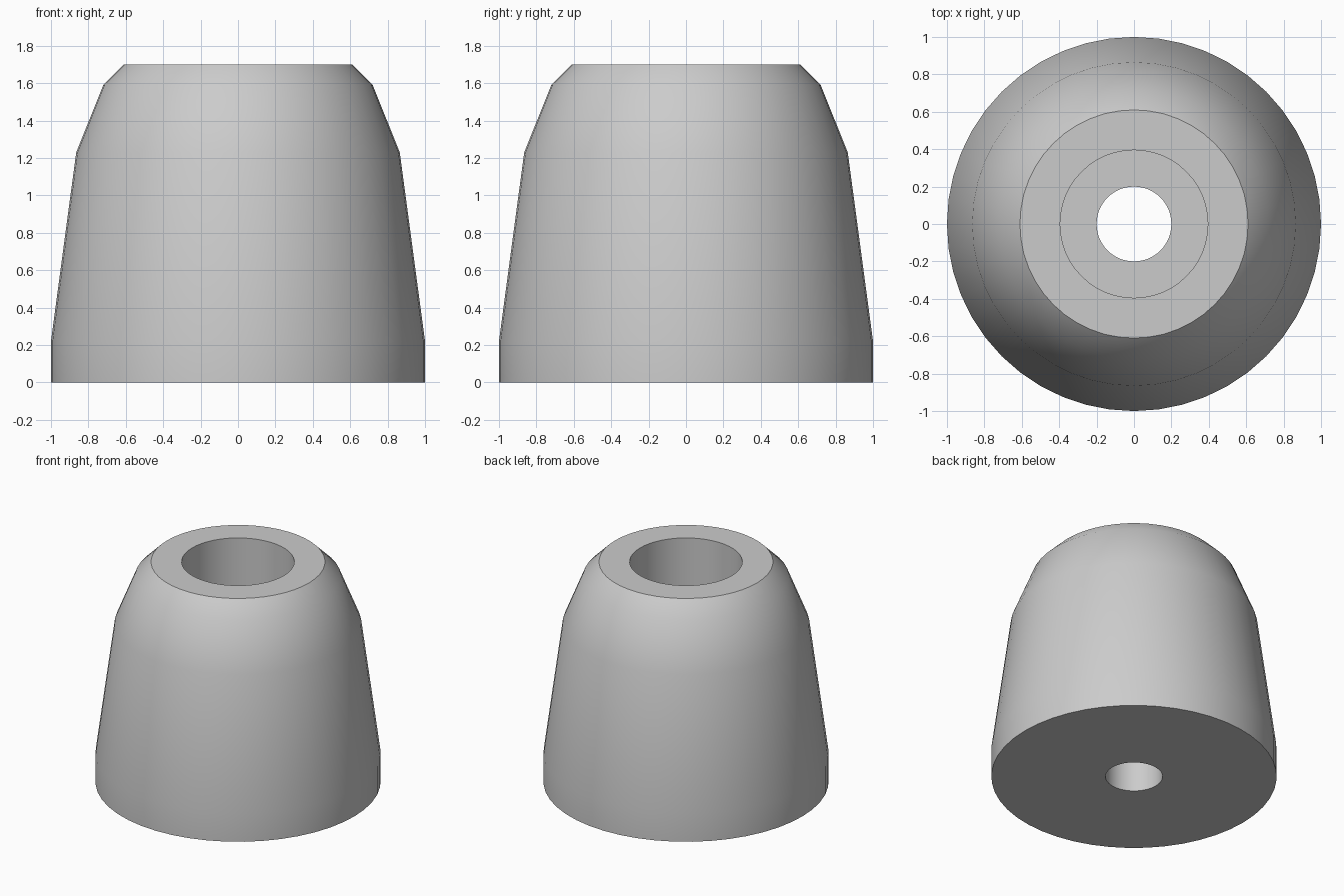
import bpy
import bmesh
import math

cube = bpy.data.objects.get("Cube")
if cube:
    bpy.data.objects.remove(cube, do_unlink=True)

SIDES = 48

# Grey material
grey = bpy.data.materials.new("light_grey")
grey.use_nodes = True
colour = (0.6, 0.6, 0.6, 1)
grey.diffuse_color = colour
grey.node_tree.nodes["Principled BSDF"].inputs["Base Color"].default_value = colour


def lathe(name, profile, material):
    """Turn a closed (radius, height) profile around the z axis."""
    bm = bmesh.new()
    rings = []
    for radius, height in profile:
        ring = []
        for i in range(SIDES):
            a = math.tau * i / SIDES
            ring.append(bm.verts.new((radius * math.cos(a), radius * math.sin(a), height)))
        rings.append(ring)
    for k, lower in enumerate(rings):
        upper = rings[(k + 1) % len(rings)]
        for i in range(SIDES):
            j = (i + 1) % SIDES
            bm.faces.new((lower[i], lower[j], upper[j], upper[i]))
    bmesh.ops.recalc_face_normals(bm, faces=bm.faces)
    mesh = bpy.data.meshes.new(name)
    bm.to_mesh(mesh)
    bm.free()
    mesh.materials.append(material)
    obj = bpy.data.objects.new(name, mesh)
    bpy.context.collection.objects.link(obj)
    return obj


# Tapered foot with a screw hole and a wider recess from the top
foot = lathe("tapered_foot", [
    (0.2, 0), (1, 0), (1, 0.22),               # base and straight rim
    (0.865, 1.23), (0.72, 1.59), (0.61, 1.7),  # tapering wall and shoulder
    (0.395, 1.7), (0.395, 0.5), (0.2, 0.5),    # top, recess and its floor
], grey)

bpy.ops.object.select_all(action="DESELECT")
foot.select_set(True)
bpy.context.view_layer.objects.active = foot
bpy.ops.object.shade_smooth_by_angle(angle=math.radians(30))
